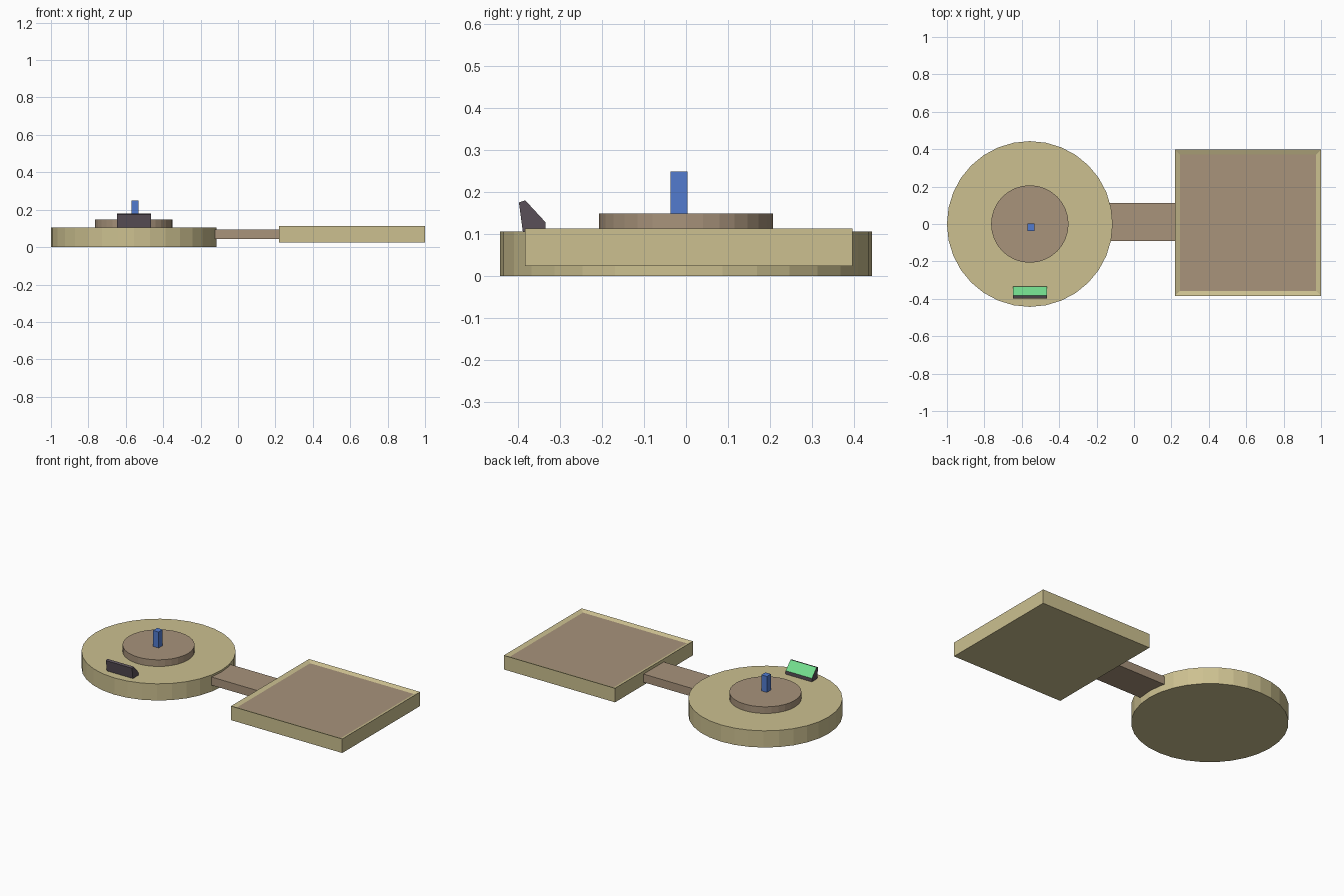
import bpy
import bmesh
from mathutils import Matrix

cube = bpy.data.objects.get("Cube")
if cube:
    bpy.data.objects.remove(cube, do_unlink=True)


def material(name, rgb):
    linear = [(c / 255 / 12.92) if c < 11 else ((c / 255 + 0.055) / 1.055) ** 2.4 for c in rgb]
    mat = bpy.data.materials.new(name)
    mat.use_nodes = True
    mat.diffuse_color = (*linear, 1)
    mat.node_tree.nodes["Principled BSDF"].inputs["Base Color"].default_value = (*linear, 1)
    return mat


sand = material("sand", (204, 192, 144))
brown = material("brown", (168, 147, 123))
blue = material("blue", (82, 123, 207))
charcoal = material("charcoal", (90, 80, 88))
green = material("screen green", (116, 222, 142))


def finish(name, bm, *mats):
    bmesh.ops.recalc_face_normals(bm, faces=bm.faces)
    mesh = bpy.data.meshes.new(name)
    bm.to_mesh(mesh)
    bm.free()
    for mat in mats:
        mesh.materials.append(mat)
    obj = bpy.data.objects.new(name, mesh)
    bpy.context.collection.objects.link(obj)
    return obj


def box_mesh(low, high):
    size = [h - l for l, h in zip(low, high)]
    centre = [(h + l) / 2 for l, h in zip(low, high)]
    bm = bmesh.new()
    bmesh.ops.create_cube(bm, size=1, matrix=Matrix.Translation(centre) @ Matrix.Diagonal((*size, 1)))
    return bm


def disc(name, radius, bottom, top, mat):
    bm = bmesh.new()
    bmesh.ops.create_cone(bm, cap_ends=True, segments=32, radius1=radius, radius2=radius,
                          depth=top - bottom,
                          matrix=Matrix.Translation((DISC_X, 0, (top + bottom) / 2)))
    finish(name, bm, mat)


# Round platform with a raised dais
DISC_X = -0.557
disc("round_platform", 0.443, 0, 0.106, sand)
disc("dais", 0.207, 0.1, 0.148, brown)

# Small post on the dais
finish("post", box_mesh((-0.57, -0.037, 0.14), (-0.531, 0.004, 0.249)), blue)

# Walkway joining the platforms
finish("walkway", box_mesh((-0.16, -0.091, 0.042), (0.23, 0.111, 0.094)), brown)

# Square platform: sloping rim around a sunken floor
bm = box_mesh((0.22, -0.384, 0.024), (1, 0.397, 0.113))
bm.faces.ensure_lookup_table()
top = max(bm.faces, key=lambda f: f.calc_center_median().z)
bmesh.ops.inset_region(bm, faces=[top], thickness=0.037, depth=-0.01)
top.material_index = 1
finish("square_platform", bm, sand, brown)

# Console: extruded side profile with a sloping screen
profile = [(-0.388, 0.1), (-0.398, 0.175), (-0.383, 0.18), (-0.335, 0.128), (-0.335, 0.1)]
bm = bmesh.new()
side = bm.faces.new([bm.verts.new((-0.648, y, z)) for y, z in profile])
extruded = bmesh.ops.extrude_face_region(bm, geom=[side])["geom"]
bmesh.ops.translate(bm, vec=(0.183, 0, 0), verts=[v for v in extruded if isinstance(v, bmesh.types.BMVert)])
bmesh.ops.recalc_face_normals(bm, faces=bm.faces)
for face in bm.faces:
    if face.normal.y > 0.3 and face.normal.z > 0.3:
        face.material_index = 1
finish("console", bm, charcoal, green)
